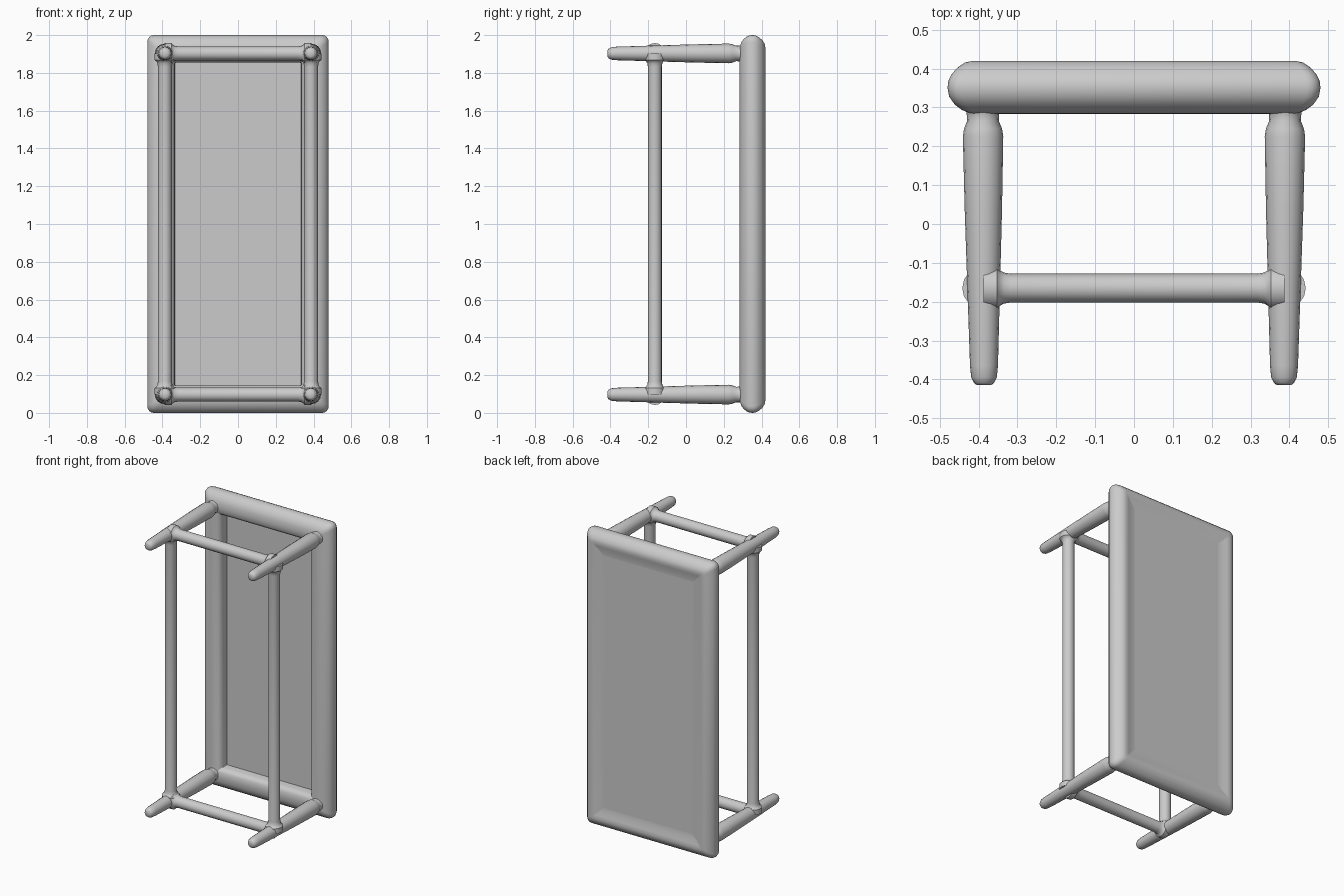
import bpy, bmesh, math
from mathutils import Vector

cube = bpy.data.objects.get("Cube")
if cube:
    bpy.data.objects.remove(cube, do_unlink=True)

grey = bpy.data.materials.new("plain grey")
grey.use_nodes = True
COLOUR = (0.6, 0.6, 0.6, 1)
grey.diffuse_color = COLOUR
grey.node_tree.nodes["Principled BSDF"].inputs["Base Color"].default_value = COLOUR

HALF_W, MID_Z = 0.48, 1.0      # half width and centre height of the top
LEG_X, LEG_Z = 0.387, 0.903    # leg offsets from the centre
RAIL_Y = -0.165


def finish(bm, name, angle=40):
    bmesh.ops.recalc_face_normals(bm, faces=bm.faces)
    mesh = bpy.data.meshes.new(name)
    bm.to_mesh(mesh)
    bm.free()
    obj = bpy.data.objects.new(name, mesh)
    bpy.context.collection.objects.link(obj)
    mesh.materials.append(grey)
    bpy.ops.object.select_all(action='DESELECT')
    obj.select_set(True)
    bpy.context.view_layer.objects.active = obj
    bpy.ops.object.shade_smooth_by_angle(angle=math.radians(angle))
    return obj


def bridge(bm, a, b):
    n = len(a)
    for i in range(n):
        bm.faces.new((a[i], a[(i + 1) % n], b[(i + 1) % n], b[i]))


def rounded_rect(bm, inset, y, steps=5):
    """Loop of vertices facing y, inset from the outline of the top."""
    r = max(0.035 - inset * 0.3, 0.004)
    w, h = HALF_W - inset - r, 1.0 - inset - r
    loop = []
    for k, (sx, sz) in enumerate(((1, 1), (-1, 1), (-1, -1), (1, -1))):
        for i in range(steps):
            a = math.pi / 2 * (k + i / (steps - 1))
            loop.append(bm.verts.new((sx * w + r * math.cos(a), y,
                                      MID_Z + sz * h + r * math.sin(a))))
    return loop


def turned(name, start, axis, stations, sides=16):
    """Round bar along an axis; stations are (distance, radius)."""
    axis = Vector(axis).normalized()
    u = axis.orthogonal().normalized()
    v = axis.cross(u)
    bm = bmesh.new()
    rings = []
    for d, r in stations:
        rings.append([bm.verts.new(Vector(start) + axis * d
                      + (u * math.cos(t) + v * math.sin(t)) * r)
                      for t in (2 * math.pi * i / sides for i in range(sides))])
    for a, b in zip(rings, rings[1:]):
        bridge(bm, a, b)
    bm.faces.new(rings[0])
    bm.faces.new(rings[-1])
    return finish(bm, name, 50)


# Rounded border of the table top: (inset, y) section swept round the rectangle
section = [(0, .35), (.004, .328), (.018, .308), (.038, .293), (.06, .285),
           (.09, .283), (.12, .286), (.137, .298), (.144, .32), (.147, .38),
           (.147, .406), (.115, .408), (.088, .416), (.065, .42), (.045, .416),
           (.026, .403), (.01, .385), (.002, .368)]
bm = bmesh.new()
loops = [rounded_rect(bm, d, y) for d, y in section]
for a, b in zip(loops, loops[1:] + loops[:1]):
    bridge(bm, a, b)
finish(bm, "top_border")

# Thin panel recessed inside the border
bm = bmesh.new()
bmesh.ops.create_cube(bm, size=1)
for v in bm.verts:
    v.co = (v.co.x * 0.68, 0.383 + v.co.y * 0.046, MID_Z + v.co.z * 1.72)
finish(bm, "top_panel")

# Tapered legs with a narrow neck at the border and a rounded foot
leg = [(0, .018), (.006, .026), (.02, .033), (.05, .036), (.25, .042),
       (.45, .048), (.64, .052), (.66, .049), (.68, .041), (.70, .042), (.73, .052)]
for sx, side in ((1, "left"), (-1, "right")):
    for sz, level in ((1, "upper"), (-1, "lower")):
        turned(f"{side}_{level}_leg", (sx * (LEG_X - .001), -0.415, MID_Z + sz * LEG_Z),
               (sx * 0.004, 1, 0), leg)


# Stretchers with ends flaring into the legs
def rail(name, start, axis, length):
    flare = [(0, .055), (.034, .055), (.041, .046), (.052, .040), (.07, .037)]
    stations = flare + [(length - d, r) for d, r in reversed(flare)]
    turned(name, start, axis, stations)


for s, side, level in ((1, "left", "upper"), (-1, "right", "lower")):
    rail(f"{side}_long_rail", (s * LEG_X, RAIL_Y, MID_Z - LEG_Z), (0, 0, 1), 2 * LEG_Z)
    rail(f"{level}_short_rail", (-LEG_X, RAIL_Y, MID_Z + s * LEG_Z), (1, 0, 0), 2 * LEG_X)
